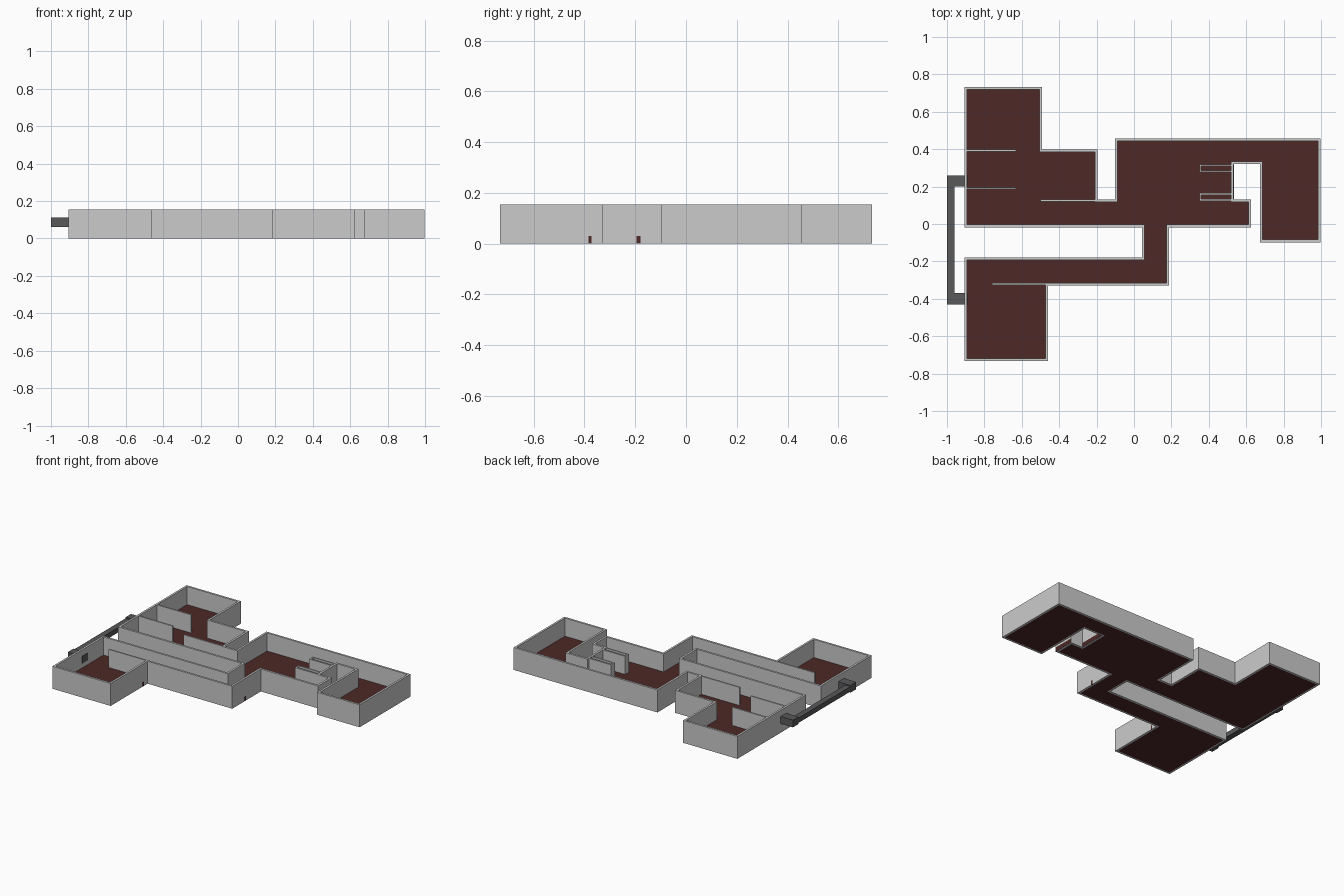
import bpy, bmesh

if "Cube" in bpy.data.objects:
    bpy.data.objects.remove(bpy.data.objects["Cube"])

WALL_H, FLOOR_H, THICK = 0.155, 0.03, 0.014


def material(name, rgb):
    m = bpy.data.materials.new(name)
    m.diffuse_color = (*rgb, 1)
    m.use_nodes = True
    m.node_tree.nodes["Principled BSDF"].inputs["Base Color"].default_value = m.diffuse_color
    return m


RED = material("dark_red", (0.075, 0.022, 0.02))
DARK = material("dark_grey", (0.1, 0.1, 0.105))


def finish(bm, name, mat=None):
    bmesh.ops.recalc_face_normals(bm, faces=bm.faces[:])
    me = bpy.data.meshes.new(name)
    bm.to_mesh(me)
    bm.free()
    ob = bpy.data.objects.new(name, me)
    bpy.context.collection.objects.link(ob)
    if mat:
        me.materials.append(mat)
    return ob


def box(name, x0, x1, y0, y1, z0, z1, mat=None):
    bm = bmesh.new()
    bmesh.ops.create_cube(bm, size=1)
    for v in bm.verts:
        v.co.x = x1 if v.co.x > 0 else x0
        v.co.y = y1 if v.co.y > 0 else y0
        v.co.z = z1 if v.co.z > 0 else z0
    return finish(bm, name, mat)


# Outer plan of the building, counter-clockwise
outline = [(-0.906, -0.733), (-0.46, -0.733), (-0.46, -0.33), (0.187, -0.33),
           (0.187, -0.018), (0.625, -0.018), (0.625, 0.132), (0.533, 0.132),
           (0.533, 0.32), (0.673, 0.32), (0.673, -0.098), (0.998, -0.098),
           (0.998, 0.457), (-0.102, 0.457), (-0.102, 0.132), (-0.195, 0.132),
           (-0.195, 0.398), (-0.492, 0.398), (-0.492, 0.733), (-0.906, 0.733),
           (-0.906, -0.018), (0.043, -0.018), (0.043, -0.179), (-0.906, -0.179)]


def plan_part(name, keep_inner, height, mat=None):
    """Inset the plan, keep the rim (walls) or the middle (floor), extrude up."""
    bm = bmesh.new()
    face = bm.faces.new([bm.verts.new((x, y, 0)) for x, y in outline])
    bm.normal_update()
    rim = bmesh.ops.inset_region(bm, faces=[face], thickness=THICK,
                                 use_even_offset=True, use_boundary=True)["faces"]
    drop = rim if keep_inner else [face]
    bmesh.ops.delete(bm, geom=drop, context='FACES')
    ext = bmesh.ops.extrude_face_region(bm, geom=bm.faces[:], use_keep_orig=True)["geom"]
    bmesh.ops.translate(bm, vec=(0, 0, height),
                        verts=[g for g in ext if isinstance(g, bmesh.types.BMVert)])
    return finish(bm, name, mat)


plan_part("outer_walls", False, WALL_H)
plan_part("floor", True, FLOOR_H, RED)

# Interior partitions: x0, x1, y0, y1
partitions = [(-0.895, -0.63, 0.388, 0.398), (-0.895, -0.63, 0.186, 0.196),
              (-0.50, -0.19, 0.121, 0.131), (-0.76, -0.455, -0.326, -0.316)]
# Two small closets either side of the alcove
for y0, y1 in ((0.277, 0.319), (0.123, 0.165)):
    partitions += [(0.349, 0.525, y0, y0 + 0.01), (0.349, 0.525, y1 - 0.01, y1),
                   (0.349, 0.359, y0 + 0.01, y1 - 0.01)]
for i, p in enumerate(partitions):
    box(f"partition_{i + 1}", *p, 0.005, WALL_H)

# Floor edges showing through the outer walls
box("floor_edge_room", -0.465, -0.459, -0.383, -0.373, 0, FLOOR_H, RED)
box("floor_edge_hall", 0.18, 0.188, -0.194, -0.18, 0, FLOOR_H, RED)
box("floor_edge_passage", 0.62, 0.626, -0.016, 0.13, 0.001, FLOOR_H, RED)
box("floor_edge_alcove", 0.53, 0.534, 0.134, 0.318, 0.001, FLOOR_H, RED)

# Duct outside the left wall
for name, y0, y1 in (("duct_end_back", 0.20, 0.26), ("duct_end_front", -0.43, -0.368)):
    box(name, -1.0, -0.889, y0, y1, 0.062, 0.112, DARK)
box("duct_run", -1.0, -0.96, -0.368, 0.20, 0.07, 0.104, DARK)
